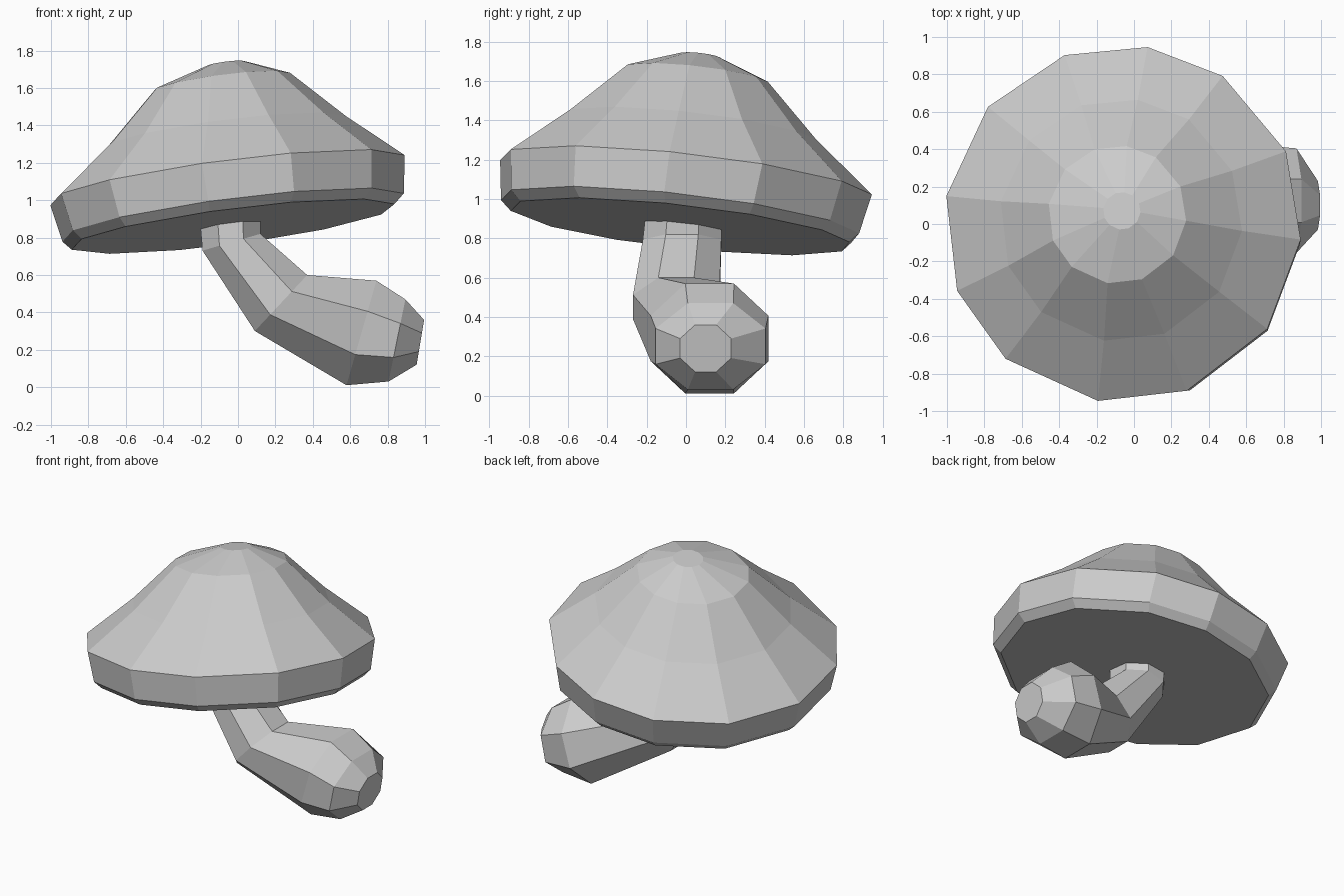
import bpy
import bmesh
from math import sin, cos, radians, pi
from mathutils import Vector

cube = bpy.data.objects.get("Cube")
if cube:
    bpy.data.objects.remove(cube, do_unlink=True)

grey = bpy.data.materials.new("plain_grey")
grey.use_nodes = True
COLOR = (0.6, 0.6, 0.6, 1)
grey.diffuse_color = COLOR
grey.node_tree.nodes["Principled BSDF"].inputs["Base Color"].default_value = COLOR


def loft(name, rings):
    """Skin a list of point rings into a closed, flat shaded solid."""
    bm = bmesh.new()
    loops = [[bm.verts.new(p) for p in ring] for ring in rings]
    for a, b in zip(loops, loops[1:]):
        for i in range(len(a)):
            j = (i + 1) % len(a)
            bm.faces.new((a[i], a[j], b[j], b[i]))
    bm.faces.new(loops[0])
    bm.faces.new(loops[-1])
    bmesh.ops.recalc_face_normals(bm, faces=bm.faces)
    mesh = bpy.data.meshes.new(name)
    bm.to_mesh(mesh)
    bm.free()
    mesh.materials.append(grey)
    obj = bpy.data.objects.new(name, mesh)
    bpy.context.collection.objects.link(obj)


# Cap: slightly uneven twelve sided rings, all tilted the same way
ANGLES = [radians(a) for a in (-5, 24, 56, 82, 109, 139, 171, 202, 229, 262, 291, 324)]


def cap_ring(cx, cy, cz, r):
    return [(cx + r * cos(a), cy + r * sin(a),
             cz + r * (0.128 * cos(a) - 0.11 * sin(a))) for a in ANGLES]


loft("mushroom_cap", [cap_ring(*ring) for ring in (
    (-0.03, -0.03, 0.86, 0.87),    # underside
    (-0.03, -0.03, 0.91, 0.92),    # lower lip
    (-0.06, 0.00, 1.11, 0.955),    # rim
    (-0.07, 0.02, 1.36, 0.65),     # slope
    (-0.09, 0.05, 1.63, 0.37),     # shoulder
    (-0.065, 0.07, 1.73, 0.10),    # crown
)])


# Stem: eight sided rings along a bent path, swelling into a bulb
def stem_ring(centre, up, half_y):
    c, u, v = Vector(centre), Vector(up), Vector((0, half_y, 0))
    turns = [(i + 0.5) * pi / 4 for i in range(8)]
    return [c + 1.08 * (u * cos(t) + v * sin(t)) for t in turns]


loft("mushroom_stem", [stem_ring(*ring) for ring in (
    ((-0.045, -0.01, 0.97), (0.165, 0, 0.02), 0.19),
    ((-0.035, -0.02, 0.775), (0.155, 0, 0.045), 0.20),
    ((0.23, -0.05, 0.45), (0.14, 0, 0.15), 0.22),
    ((0.66, 0.12, 0.29), (0.08, 0, 0.28), 0.30),
    ((0.85, 0.125, 0.25), (0.045, 0, 0.22), 0.28),
    ((0.975, 0.10, 0.24), (0.02, 0, 0.12), 0.13),
)])
